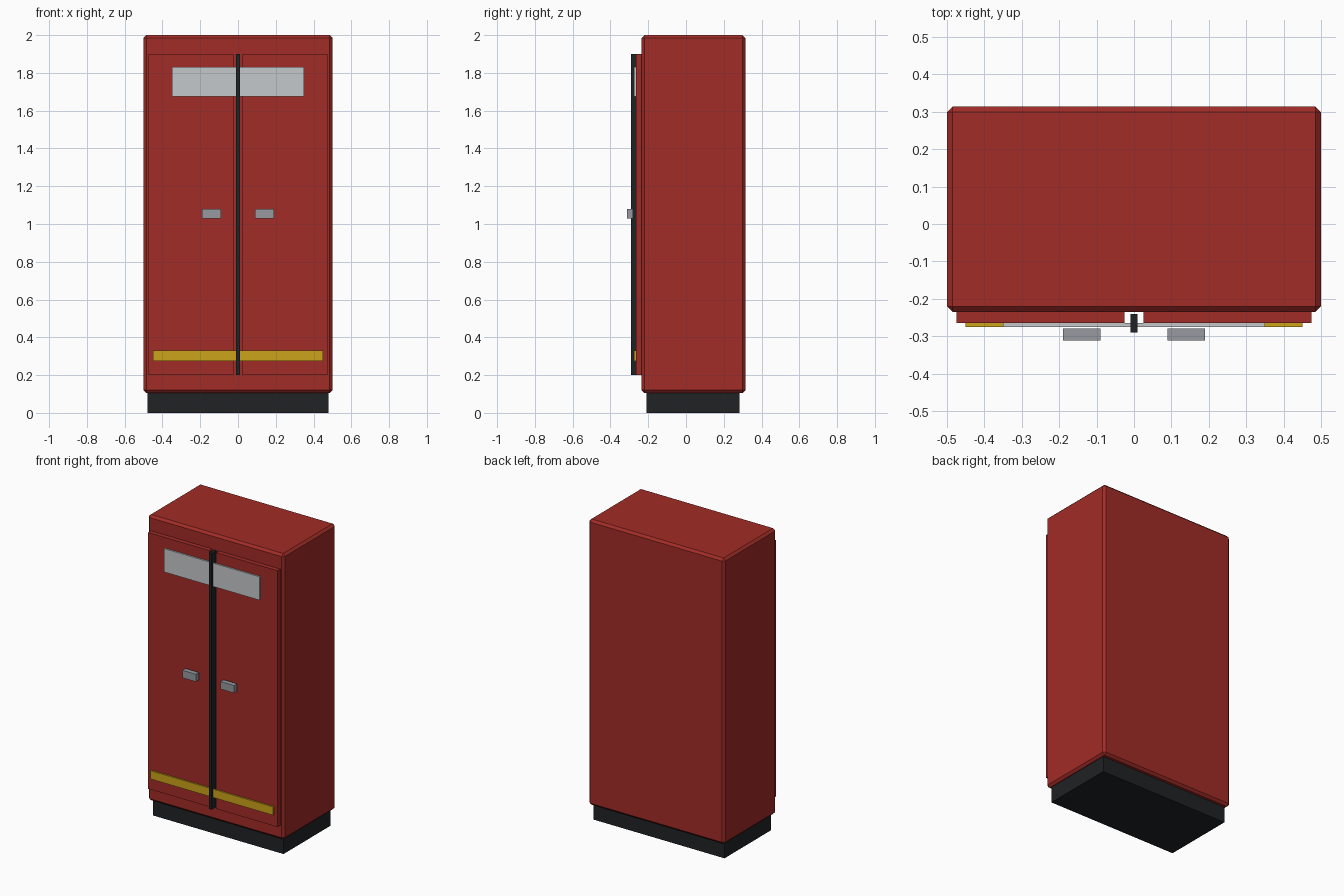
import bpy

if "Cube" in bpy.data.objects:
    bpy.data.objects.remove(bpy.data.objects["Cube"])


def material(name, rgb):
    m = bpy.data.materials.new(name)
    m.diffuse_color = (*rgb, 1)
    m.use_nodes = True
    m.node_tree.nodes["Principled BSDF"].inputs["Base Color"].default_value = m.diffuse_color
    return m


red = material("red_paint", (0.36, 0.025, 0.02))
dark = material("dark_rubber", (0.015, 0.016, 0.018))
yellow = material("yellow_tape", (0.60, 0.37, 0.01))
pale = material("pale_plate", (0.56, 0.58, 0.60))
metal = material("grey_metal", (0.31, 0.32, 0.35))


def box(name, x, y, z, mat, bevel=0):
    """Box spanning the (min, max) pairs x, y and z."""
    spans = (x, y, z)
    bpy.ops.mesh.primitive_cube_add(size=1, location=[(a + b) / 2 for a, b in spans])
    ob = bpy.context.object
    ob.name = name
    ob.scale = [b - a for a, b in spans]
    bpy.ops.object.transform_apply(location=False, rotation=False, scale=True)
    ob.data.materials.append(mat)
    if bevel:
        mod = ob.modifiers.new("edge_chamfer", 'BEVEL')
        mod.width = bevel
        mod.segments = 1
    return ob


# Cabinet shell on a recessed plinth
box("plinth", (-0.48, 0.48), (-0.208, 0.282), (0, 0.106), dark)
box("cabinet_body", (-0.5, 0.5), (-0.235, 0.314), (0.105, 2.0), red, 0.015)

# Mirrored doors and their handles
for side, s in (("left", -1), ("right", 1)):
    box(f"{side}_door", sorted((s * 0.025, s * 0.475)), (-0.265, -0.233), (0.2, 1.9), red)
    box(f"{side}_handle", sorted((s * 0.09, s * 0.19)), (-0.312, -0.28), (1.03, 1.08), metal)

# Centre seal, blank sign plate and warning stripe
box("centre_seal", (-0.01, 0.01), (-0.29, -0.24), (0.2, 1.9), dark)
box("sign_plate", (-0.35, 0.35), (-0.275, -0.265), (1.675, 1.83), pale)
box("warning_stripe", (-0.45, 0.45), (-0.275, -0.265), (0.275, 0.33), yellow)
